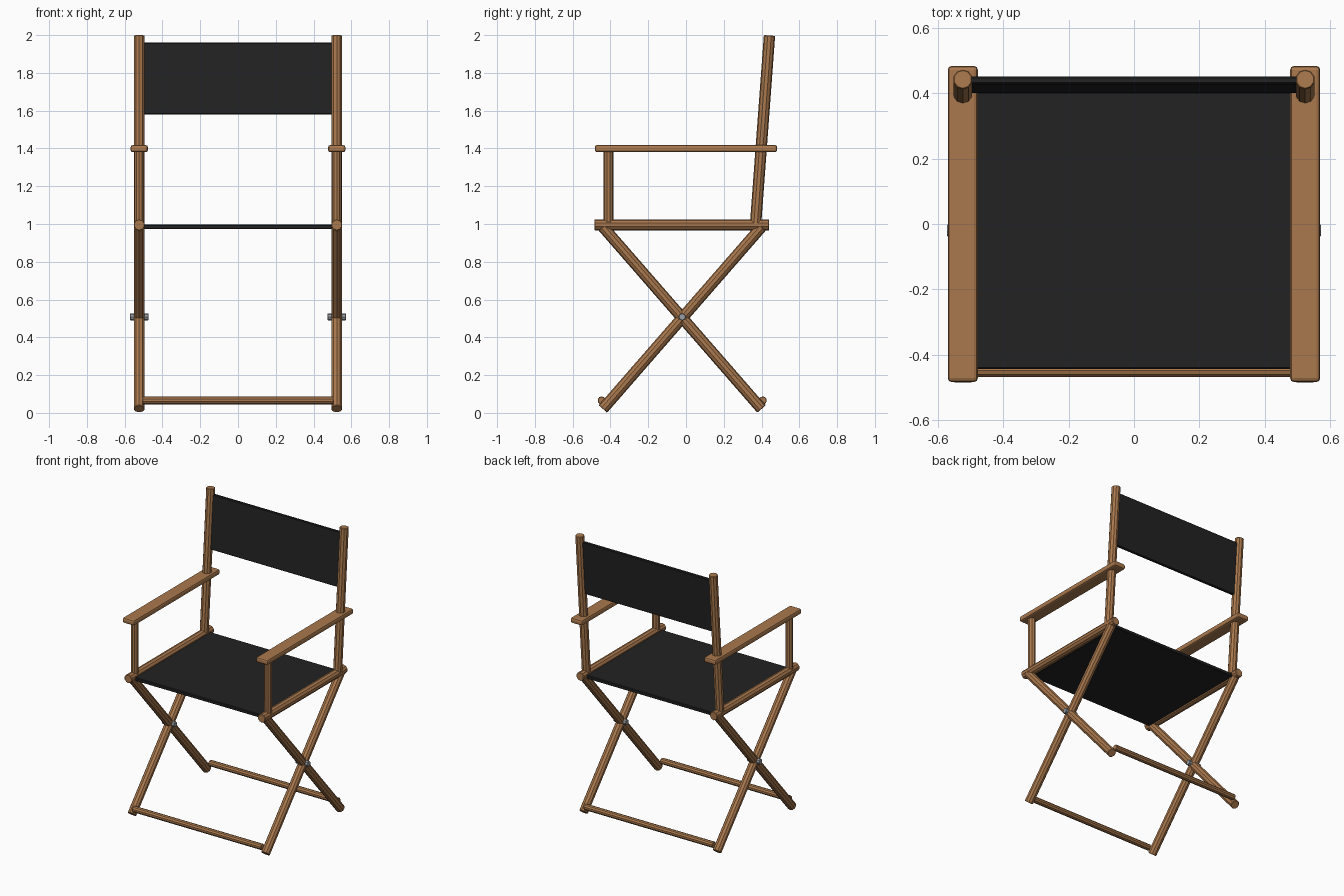
import bpy
from mathutils import Vector

cube = bpy.data.objects.get("Cube")
if cube:
    bpy.data.objects.remove(cube, do_unlink=True)


def material(name, color, rough):
    m = bpy.data.materials.new(name)
    m.use_nodes = True
    m.diffuse_color = color
    bsdf = m.node_tree.nodes["Principled BSDF"]
    bsdf.inputs["Base Color"].default_value = color
    bsdf.inputs["Roughness"].default_value = rough
    return m


WOOD = material("wood", (0.40, 0.19, 0.075, 1), 0.6)
FABRIC = material("black_fabric", (0.016, 0.016, 0.016, 1), 0.9)
METAL = material("grey_metal", (0.32, 0.34, 0.36, 1), 0.4)


def finish(ob, name, mat, bevel, segments=1):
    ob.name = name
    ob.data.materials.append(mat)
    if bevel:
        mod = ob.modifiers.new("soft_edges", "BEVEL")
        mod.width = bevel
        mod.segments = segments
        mod.limit_method = "ANGLE"
        mod.angle_limit = 1.0
    return ob


def rod(name, start, end, radius, mat=WOOD, sides=10, bevel=0.003):
    """Faceted round bar between two points."""
    a, b = Vector(start), Vector(end)
    bpy.ops.mesh.primitive_cylinder_add(vertices=sides, radius=radius,
                                        depth=(b - a).length, location=(a + b) / 2)
    ob = bpy.context.object
    ob.rotation_euler = (b - a).to_track_quat("Z", "Y").to_euler()
    return finish(ob, name, mat, bevel)


def slab(name, center, size, mat, bevel, segments, tilt=0):
    """Rounded flat board or panel."""
    bpy.ops.mesh.primitive_cube_add(size=1, location=center)
    ob = bpy.context.object
    ob.scale = size
    bpy.ops.object.transform_apply(location=False, rotation=False, scale=True)
    ob.rotation_euler.x = tilt
    return finish(ob, name, mat, bevel, segments)


# Side frames
X = 0.523
R = 0.03
for side, s in (("left", 1), ("right", -1)):
    x = s * X
    rod(side + "_seat_rail", (x, -0.484, 0.995), (x, 0.44, 0.995), R)
    rod(side + "_back_post", (x, 0.368, 0.995), (x, 0.442, 1.998), R)
    rod(side + "_arm_post", (x, -0.41, 0.995), (x, -0.41, 1.39), 0.026)
    slab(side + "_armrest", (x, 0, 1.399), (0.092, 0.966, 0.038), WOOD, 0.012, 2)
    rod(side + "_leg_to_back", (x, -0.44, 0.985), (x, 0.4, 0.021), R)
    rod(side + "_leg_to_front", (x, 0.4, 0.985), (x, -0.44, 0.021), R)
    rod(side + "_pivot_bolt", (x - 0.048, -0.02, 0.508), (x + 0.048, -0.02, 0.508),
        0.019, METAL, 8, 0.002)

# Stretchers between the feet
for name, y in (("front", -0.447), ("back", 0.407)):
    rod(name + "_stretcher", (-0.505, y, 0.066), (0.505, y, 0.066), 0.021)

# Canvas seat and backrest
slab("seat_canvas", (0, -0.02, 0.985), (1.0, 0.846, 0.024), FABRIC, 0.004, 1)
slab("back_canvas", (0, 0.4255, 1.77), (1.0, 0.022, 0.38), FABRIC, 0.004, 1, tilt=-0.0737)
